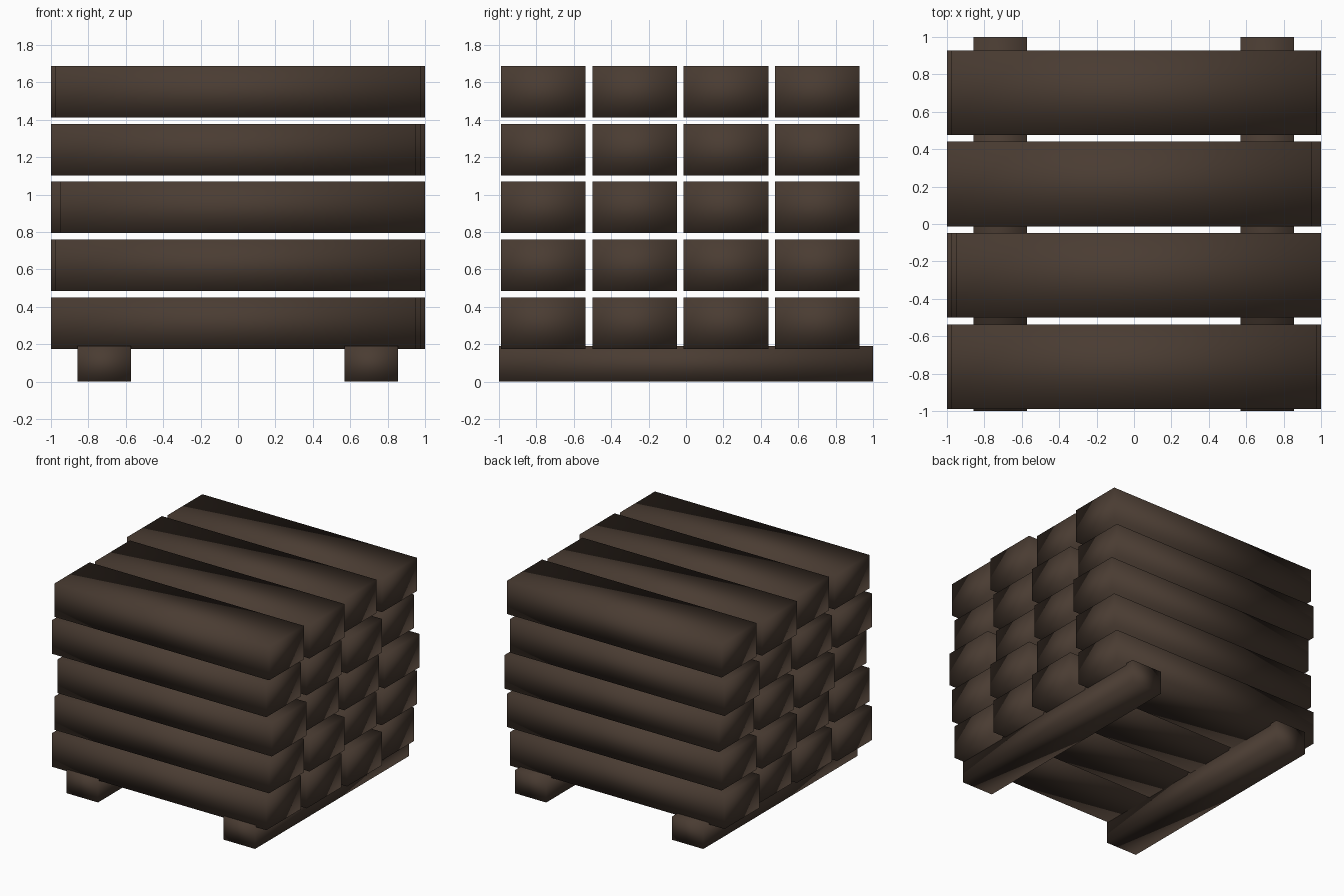
import bpy

if "Cube" in bpy.data.objects:
    bpy.data.objects.remove(bpy.data.objects["Cube"])

# One dark brown wood colour
wood = bpy.data.materials.new("dark_brown_wood")
wood.diffuse_color = (0.068, 0.045, 0.032, 1)
wood.use_nodes = True
wood.node_tree.nodes["Principled BSDF"].inputs["Base Color"].default_value = wood.diffuse_color


def beam(name, center, size):
    """Squared timber with soft shading across its edges."""
    bpy.ops.mesh.primitive_cube_add(size=1, location=center)
    ob = bpy.context.object
    ob.name = name
    ob.scale = size
    bpy.ops.object.transform_apply(location=False, rotation=False, scale=True)
    ob.data.materials.append(wood)
    bpy.ops.object.shade_smooth()
    return ob


# Two skids running front to back under the stack
for side, x in (("left", -0.715), ("right", 0.713)):
    beam(f"{side}_skid", (x, 0, 0.095), (0.285, 2.0, 0.19))

# Five layers of four timbers, their ends staggered in a repeating cycle
for row in range(5):
    for col in range(4):
        x = ((row + col) % 3 - 1) * 0.025
        y = -0.7625 + col * 0.4883
        z = 0.3125 + row * 0.3095
        beam(f"timber_{row + 1}_{col + 1}", (x, y, z), (1.95, 0.453, 0.275))
